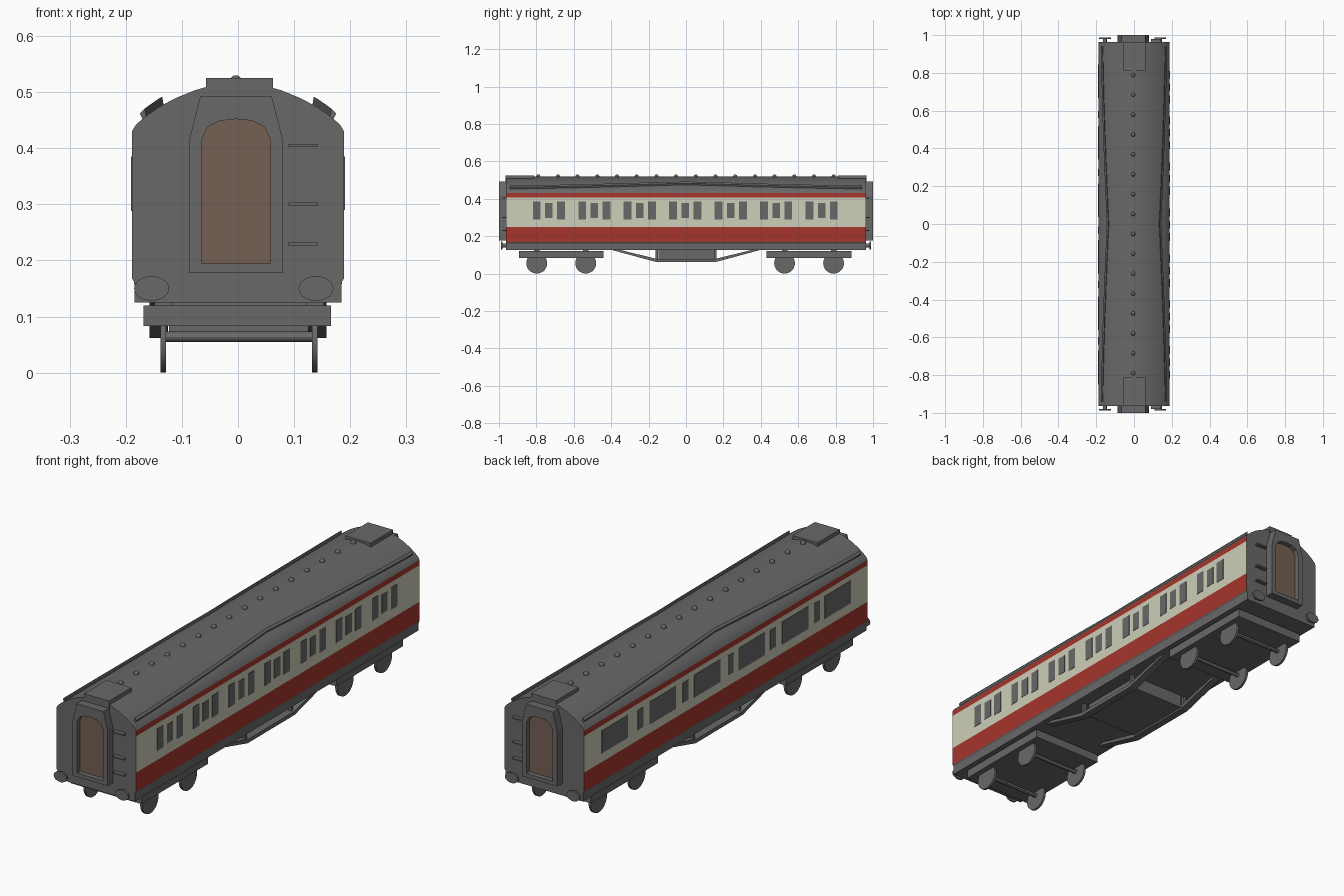
import bpy, bmesh, math
from mathutils import Matrix, Vector

if "Cube" in bpy.data.objects:
    bpy.data.objects.remove(bpy.data.objects["Cube"])


def material(name, rgb):
    m = bpy.data.materials.new(name)
    m.diffuse_color = (*rgb, 1)
    m.use_nodes = True
    m.node_tree.nodes["Principled BSDF"].inputs["Base Color"].default_value = m.diffuse_color
    return m


GREY = material("dark grey", (0.14, 0.14, 0.14))
RED = material("crimson", (0.38, 0.036, 0.025))
CREAM = material("cream", (0.62, 0.62, 0.48))
BROWN = material("door brown", (0.175, 0.118, 0.088))


def finish(name, bm, *mats, smooth=False):
    bmesh.ops.recalc_face_normals(bm, faces=bm.faces)
    me = bpy.data.meshes.new(name)
    bm.to_mesh(me)
    bm.free()
    for m in mats:
        me.materials.append(m)
    ob = bpy.data.objects.new(name, me)
    bpy.context.collection.objects.link(ob)
    if smooth:
        bpy.ops.object.select_all(action='DESELECT')
        ob.select_set(True)
        bpy.context.view_layer.objects.active = ob
        bpy.ops.object.shade_smooth_by_angle(angle=math.radians(30))
    return ob


def prism_bm(pts, axis, a, b):
    """Extrude (x,z) points along Y or (y,z) points along X."""
    bm = bmesh.new()
    place = (lambda p, d: (p[0], d, p[1])) if axis == 'Y' else (lambda p, d: (d, p[0], p[1]))
    lo = [bm.verts.new(place(p, a)) for p in pts]
    hi = [bm.verts.new(place(p, b)) for p in pts]
    bm.faces.new(lo)
    bm.faces.new(hi)
    n = len(pts)
    for i in range(n):
        j = (i + 1) % n
        bm.faces.new((lo[i], lo[j], hi[j], hi[i]))
    return bm


def prism(name, pts, axis, a, b, mat=GREY):
    return finish(name, prism_bm(pts, axis, a, b), mat)


def box(name, x, y, z, mat=GREY):
    return prism(name, [(x[0], z[0]), (x[1], z[0]), (x[1], z[1]), (x[0], z[1])], 'Y', y[0], y[1], mat)


def cylinder(name, centre, axis, r, depth, rz=None, seg=28):
    bm = bmesh.new()
    bmesh.ops.create_cone(bm, cap_ends=True, segments=seg, radius1=r, radius2=r, depth=depth)
    rot = Matrix.Rotation(math.pi / 2, 4, 'X' if axis == 'Y' else 'Y')
    squash = Matrix.Diagonal((1, 1, (rz or r) / r, 1))
    bm.transform(Matrix.Translation(centre) @ squash @ rot)
    return finish(name, bm, GREY, smooth=True)


# Coach body: one cross-section, painted in bands by height
ROOF = [(0.189, 0.43), (0.182, 0.442), (0.166, 0.456), (0.142, 0.473), (0.112, 0.489),
        (0.078, 0.503), (0.04, 0.514), (0, 0.518)]
half = [(0.184, 0.125), (0.185, 0.162), (0.189, 0.168), (0.189, 0.25), (0.189, 0.407)] + ROOF
bm = prism_bm(half + [(-x, z) for x, z in half[-2::-1]], 'Y', -0.963, 0.963)
bm.normal_update()
for f in bm.faces:
    z = f.calc_center_median().z
    if abs(f.normal.x) > 0.95 and 0.168 < z < 0.43:
        f.material_index = 2 if 0.25 < z < 0.407 else 1
finish("coach_body", bm, GREY, RED, CREAM, smooth=True)


def roof_z(x):
    for (x1, z1), (x0, z0) in zip(ROOF, ROOF[1:]):
        if x0 <= x <= x1:
            return z0 + (z1 - z0) * (x - x0) / (x1 - x0)


# Windows: triplets on the right, wide and narrow on the left
def window(side, y, w, z0, z1):
    box("window", sorted((side * 0.187, side * 0.1905)), (y - w / 2, y + w / 2), (z0, z1))


for k in range(7):
    for d in (-0.065, 0, 0.065):
        y = -0.733 + 0.243 * k + d
        if d:
            window(1, y, 0.042, 0.29, 0.385)
        else:
            window(1, y, 0.04, 0.297, 0.377)
for y in (0.755, 0.43, 0.125, -0.175, -0.472, -0.76):
    window(-1, y, 0.178, 0.288, 0.385)
for y in (0.58, 0.273, -0.033, -0.32, -0.618):
    window(-1, y, 0.038, 0.295, 0.38)

# Roof ventilators and curved rain strips
for k in range(16):
    bm = bmesh.new()
    bmesh.ops.create_uvsphere(bm, u_segments=12, v_segments=8, radius=0.011)
    bm.transform(Matrix.Translation((-0.004, -0.79 + k * 0.1053, 0.519)))
    finish("roof_ventilator", bm, GREY, smooth=True)
for side in (-1, 1):
    bm = bmesh.new()
    rings = []
    for i in range(25):
        y = -0.94 + 1.88 * i / 24
        x = 0.166 - 0.031 * (1 - abs(y) / 0.94) ** 1.4
        z = roof_z(x)
        ring = [(x - 0.003, z - 0.004), (x + 0.003, z - 0.006), (x + 0.009, z + 0.006), (x, z + 0.015)]
        rings.append([bm.verts.new((side * px, y, pz)) for px, pz in ring])
    for a, b in zip(rings, rings[1:]):
        for j in range(4):
            bm.faces.new((a[j], a[j - 1], b[j - 1], b[j]))
    bm.faces.new(rings[0])
    bm.faces.new(rings[-1])
    finish("rain_strip", bm, GREY)

# Each end: roof hatch, gangway with recessed door, buffers and step rungs
gangway = [(-0.087, 0.178), (0.08, 0.178), (0.08, 0.415), (0.06, 0.493), (-0.067, 0.493), (-0.087, 0.415)]
door = [(-0.065, 0.195), (0.058, 0.195), (0.058, 0.415), (0.047, 0.438), (0.025, 0.449), (-0.003, 0.452),
        (-0.032, 0.449), (-0.054, 0.438), (-0.065, 0.415)]
for e in (-1, 1):
    span = lambda a, b: sorted((e * a, e * b))
    box("roof_hatch", (-0.057, 0.062), span(0.812, 0.964), (0.48, 0.525))
    frame = prism("gangway_frame", gangway, 'Y', *span(0.955, 1.0))
    cutter = prism("door_cutter", door, 'Y', *span(0.976, 1.05))
    cutter.hide_render = True
    mod = frame.modifiers.new("door_opening", 'BOOLEAN')
    mod.operation = 'DIFFERENCE'
    mod.solver = 'EXACT'
    mod.object = cutter
    bpy.context.view_layer.objects.active = frame
    bpy.ops.object.modifier_apply(modifier=mod.name)
    bpy.data.objects.remove(cutter)
    prism("gangway_door", door, 'Y', *span(0.972, 0.979), BROWN)
    for x in (-0.154, 0.139):
        cylinder("buffer_shank", (x, e * 0.967, 0.15), 'Y', 0.01, 0.03, seg=16)
        cylinder("buffer_head", (x, e * 0.984, 0.15), 'Y', 0.031, 0.008, rz=0.022)
    for z in (0.23, 0.30, 0.405):
        box("step_rung", (0.09, 0.142), span(0.96, 0.98), (z - 0.003, z + 0.003))

# Bogies with wheels and axles
for yc in (-0.667, 0.658):
    box("bogie_frame", (-0.168, 0.166), (yc - 0.227, yc + 0.227), (0.083, 0.12))
    for dy in (-0.131, 0.131):
        for x in (-0.133, 0.137):
            cylinder("wheel", (x, yc + dy, 0.0555), 'X', 0.0555, 0.01)
            box("spring_block", (x - 0.016, x + 0.016), (yc + dy - 0.015, yc + dy + 0.015), (0.115, 0.13))
        cylinder("axle", (0.002, yc + dy, 0.064), 'X', 0.009, 0.265, seg=12)

# Underframe: trusses, posts and equipment box
truss = [(-0.4, 0.127), (-0.16, 0.062), (0.16, 0.062), (0.4, 0.127), (0.355, 0.127),
         (0.155, 0.078), (-0.155, 0.078), (-0.355, 0.127)]
for s in (-1, 1):
    prism("truss_beam", truss, 'X', *sorted((s * 0.125, s * 0.158)))
    for y in (-0.157, 0.157):
        box("truss_post", sorted((s * 0.135, s * 0.148)), (y - 0.006, y + 0.006), (0.07, 0.128))
box("equipment_box", (-0.123, 0.125), (-0.147, 0.16), (0.068, 0.13))
